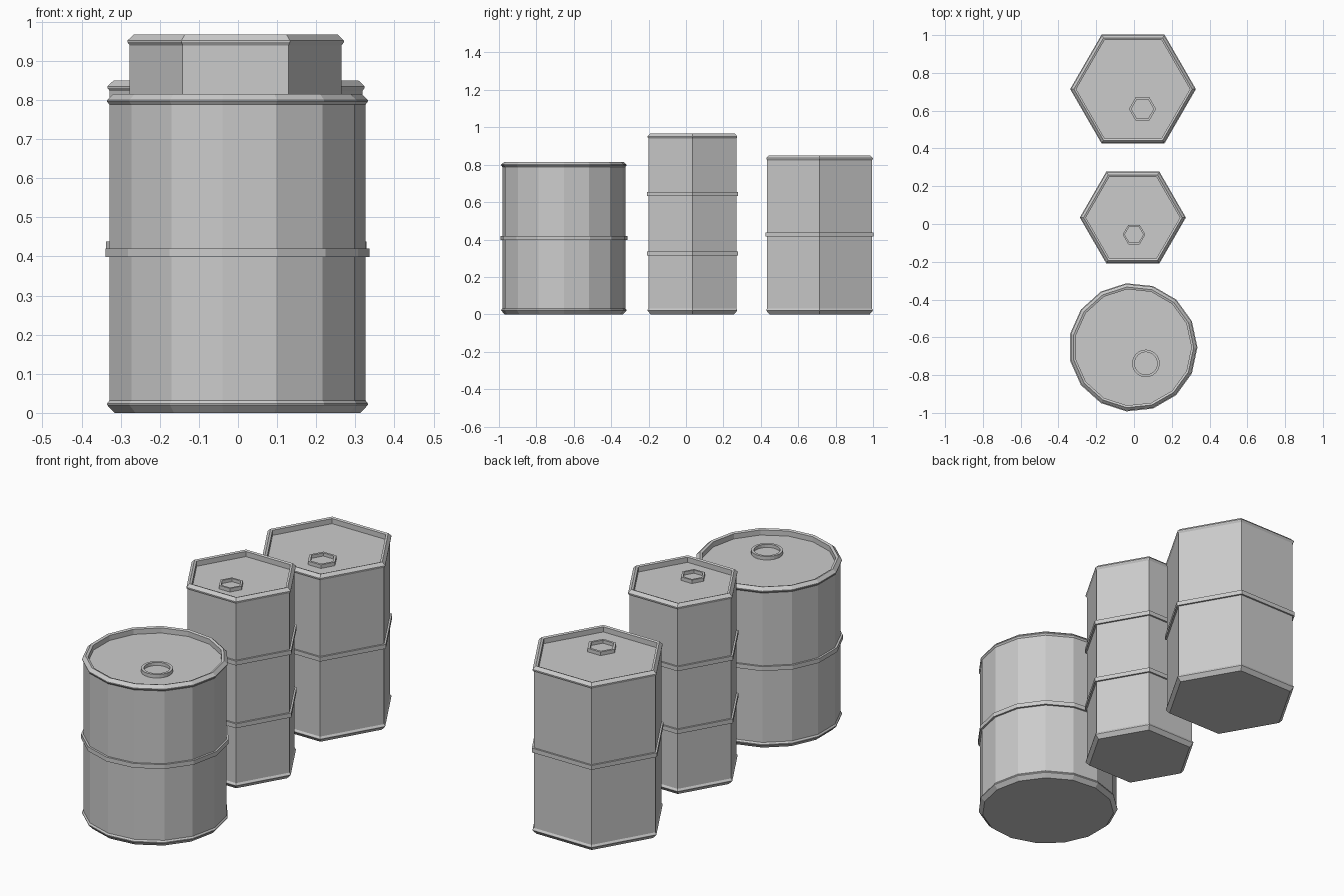
import bpy, bmesh
from math import cos, sin, pi

if "Cube" in bpy.data.objects:
    bpy.data.objects.remove(bpy.data.objects["Cube"])


def lathe(name, profile, sides, x, y):
    """Revolve an (r, z) profile with flat faces; both ends are closed."""
    bm = bmesh.new()
    loops = [[bm.verts.new((r * cos(2 * pi * i / sides), r * sin(2 * pi * i / sides), z))
              for i in range(sides)] for r, z in profile]
    for a, b in zip(loops, loops[1:]):
        for i in range(sides):
            j = (i + 1) % sides
            bm.faces.new((a[i], a[j], b[j], b[i]))
    bm.faces.new(loops[0][::-1])
    bm.faces.new(loops[-1])
    bmesh.ops.recalc_face_normals(bm, faces=bm.faces)
    mesh = bpy.data.meshes.new(name)
    bm.to_mesh(mesh)
    bm.free()
    ob = bpy.data.objects.new(name, mesh)
    ob.location = (x, y, 0)
    bpy.context.collection.objects.link(ob)
    return ob


def barrel(name, x, y, r, h, sides, bands, cap_xy, cap_r, cap_sides):
    lid = h - 0.03
    # bottom chime, straight wall with raised hoops
    p = [(r - 0.013, 0), (r + 0.006, 0.02), (r + 0.006, 0.024), (r, 0.032)]
    for z in bands:
        p += [(r, z - 0.011), (r + 0.010, z - 0.011), (r + 0.010, z + 0.011), (r, z + 0.011)]
    # top chime and recessed lid
    p += [(r, h - 0.027), (r + 0.006, h - 0.019), (r + 0.006, h - 0.015),
          (r - 0.010, h), (r - 0.022, h - 0.004), (r - 0.022, lid)]
    lathe(name + "_drum", p, sides, x, y)
    # filler cap: short ring with a sunken middle
    c = cap_r
    lathe(name + "_filler_cap",
          [(c, lid - 0.004), (c, lid + 0.018), (c * 0.82, lid + 0.018), (c * 0.82, lid + 0.002)],
          cap_sides, *cap_xy)


barrel("round_barrel", -0.005, -0.653, 0.331, 0.815, 15, [0.409], (0.063, -0.738), 0.073, 24)
barrel("tall_hex_barrel", -0.006, 0.034, 0.271, 0.967, 6, [0.325, 0.643], (0.0, -0.056), 0.060, 6)
barrel("wide_hex_barrel", -0.005, 0.714, 0.323, 0.85, 6, [0.427], (0.045, 0.609), 0.072, 6)
